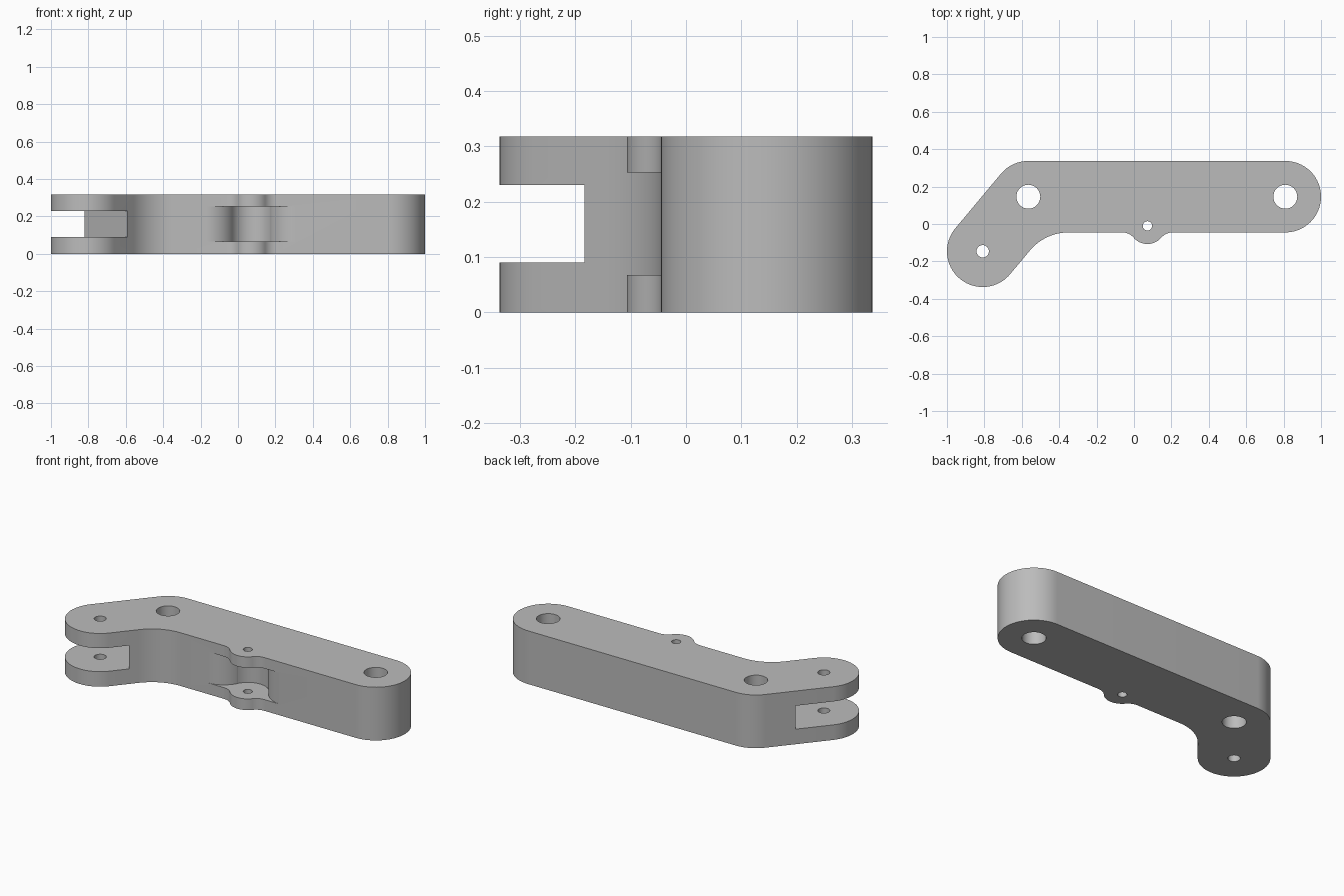
import bpy, bmesh
from math import sin, cos, radians, degrees, atan2

if "Cube" in bpy.data.objects:
    bpy.data.objects.remove(bpy.data.objects["Cube"])

HEIGHT = 0.318
R = 0.191                       # rounding of the arm ends
TIP, ELBOW, END = (-0.809, -0.146), (-0.565, 0.146), (0.809, 0.146)
LUG = (0.072, -0.010)           # small pin hole in the lug
FRONT = END[1] - R              # y of the long front face


def arc(c, r, a0, a1, steps=20):
    """Points on an arc, angles in degrees."""
    angles = [radians(a0 + (a1 - a0) * i / steps) for i in range(steps + 1)]
    return [(c[0] + r * cos(a), c[1] + r * sin(a)) for a in angles]


def prism(name, points, z0, z1):
    """Upright solid from a flat outline."""
    clean = []
    for p in points:
        if not clean or abs(p[0] - clean[-1][0]) + abs(p[1] - clean[-1][1]) > 1e-5:
            clean.append(p)
    bm = bmesh.new()
    face = bm.faces.new([bm.verts.new((x, y, z0)) for x, y in clean])
    top = bmesh.ops.extrude_face_region(bm, geom=[face])["geom"]
    bmesh.ops.translate(bm, vec=(0, 0, z1 - z0),
                        verts=[v for v in top if isinstance(v, bmesh.types.BMVert)])
    bmesh.ops.recalc_face_normals(bm, faces=bm.faces)
    mesh = bpy.data.meshes.new(name)
    bm.to_mesh(mesh)
    bm.free()
    obj = bpy.data.objects.new(name, mesh)
    bpy.context.collection.objects.link(obj)
    return obj


# Bent arm outline: round ends, inner fillet at the elbow, small lug in front
lean = degrees(atan2(ELBOW[1] - TIP[1], ELBOW[0] - TIP[0])) + 90
nx, ny = -cos(radians(lean)), -sin(radians(lean))
fr = 0.27
fy = FRONT - fr
fx = (nx * TIP[0] + ny * TIP[1] + R + fr - ny * fy) / nx

h = LUG[1] - FRONT
lug_r, d = 0.097, 0.135
lf = (d * d + h * h - lug_r ** 2) / (2 * (lug_r - h))
t = degrees(atan2(h + lf, d))

outline = (arc(END, R, -90, 90, 40) + arc(ELBOW, R, 90, lean, 16)
           + arc(TIP, R, lean, lean + 180, 40)
           + arc((fx, fy), fr, lean, 90)
           + arc((LUG[0] - d, FRONT - lf), lf, 90, t, 12)
           + arc(LUG, lug_r, 180 + t, 360 - t)
           + arc((LUG[0] + d, FRONT - lf), lf, 180 - t, 90, 12))
arm = prism("bent_arm", outline[:-1] if outline[-1] == outline[0] else outline, 0, HEIGHT)

# Rounded pocket behind the lug
pocket_r, d = 0.115, 0.245
pf = (d * d + h * h - pocket_r ** 2) / (2 * (pocket_r + h))
p = degrees(atan2(h - pf, d))
py = FRONT + pf - 0.0004
pocket = ([(LUG[0] - d, -0.3)]
          + arc((LUG[0] - d, py), pf, -90, p)
          + arc(LUG, pocket_r, 180 + p, -p)
          + arc((LUG[0] + d, py), pf, 180 - p, 270)
          + [(LUG[0] + d, -0.3)])
cutters = [prism("pocket_cutter", pocket, 0.067, 0.253)]

# Slot that forks the short end, with a slanted back wall
wall_a, wall_b = (-0.82, 0.139), (-0.592, -0.182)
wx, wy = wall_b[0] - wall_a[0], wall_b[1] - wall_a[1]
slot = [(wall_a[0] - wx, wall_a[1] - wy), (wall_b[0] + wx, wall_b[1] + wy),
        (-0.5, -0.7), (-1.3, -0.7), (-1.3, 0.46)]
cutters.append(prism("slot_cutter", slot, 0.09, 0.23))

# Pin holes
for i, (centre, radius) in enumerate([(ELBOW, 0.064), (END, 0.064),
                                      (TIP, 0.033), (LUG, 0.025)]):
    cutters.append(prism(f"hole_cutter_{i}", arc(centre, radius, 0, 348.75, 31),
                         -0.1, HEIGHT + 0.1))

bpy.context.view_layer.objects.active = arm
arm.select_set(True)
for cutter in cutters:
    cutter.hide_render = True
    mod = arm.modifiers.new("cut", 'BOOLEAN')
    mod.operation = 'DIFFERENCE'
    mod.solver = 'EXACT'
    mod.object = cutter
    bpy.ops.object.modifier_apply(modifier=mod.name)
    bpy.data.objects.remove(cutter, do_unlink=True)

# Plain grey metal
grey = bpy.data.materials.new("grey_metal")
grey.diffuse_color = (0.5, 0.5, 0.5, 1)
grey.use_nodes = True
grey.node_tree.nodes["Principled BSDF"].inputs["Base Color"].default_value = grey.diffuse_color
arm.data.materials.clear()
arm.data.materials.append(grey)
bpy.ops.object.shade_smooth_by_angle(angle=radians(30))
